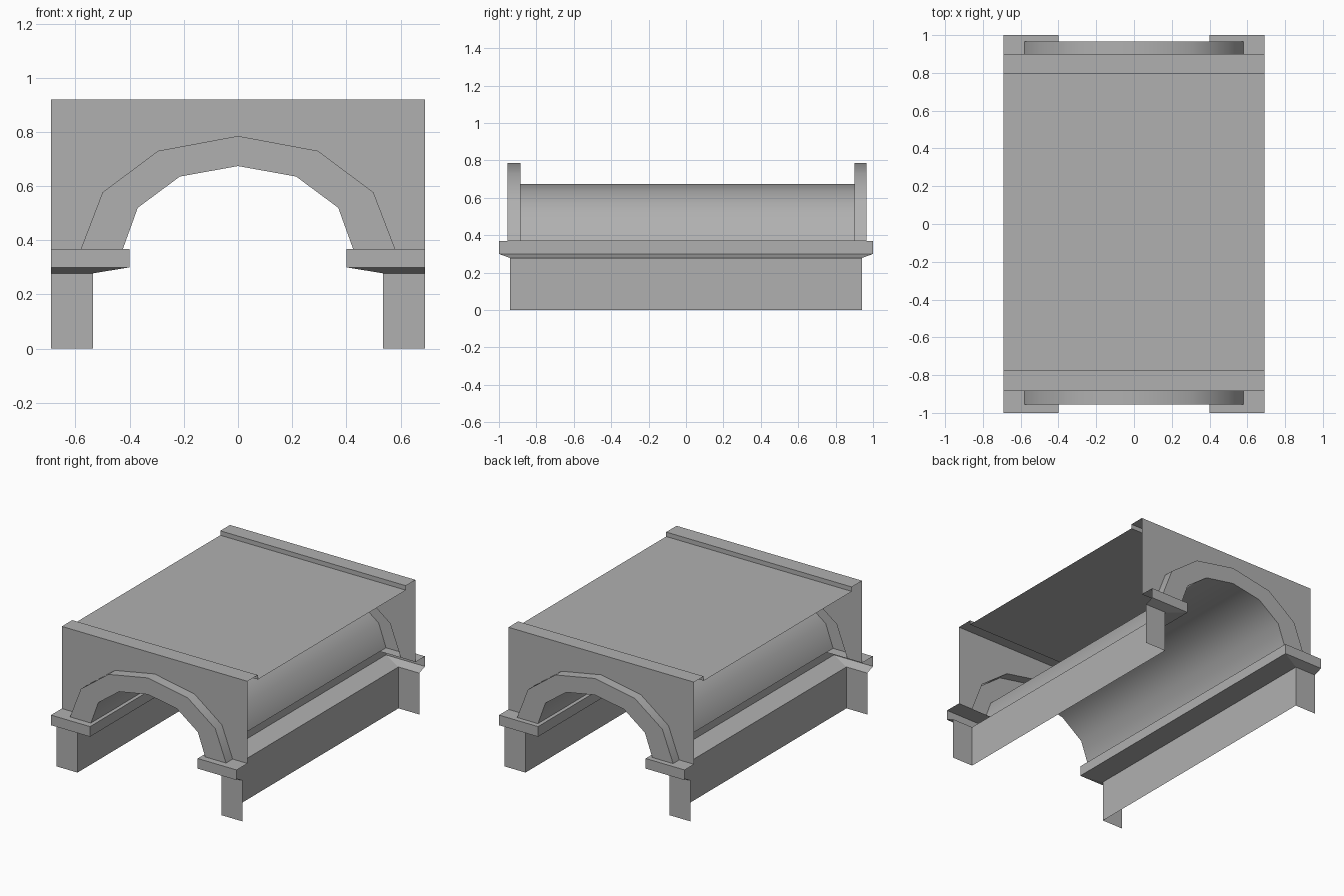
import bpy
from mathutils import Vector

if "Cube" in bpy.data.objects:
    bpy.data.objects.remove(bpy.data.objects["Cube"])

# Mid-grey stone
stone = bpy.data.materials.new("grey_stone")
stone.diffuse_color = (0.435, 0.435, 0.435, 1)
stone.use_nodes = True
stone.node_tree.nodes["Principled BSDF"].inputs["Base Color"].default_value = stone.diffuse_color


def strip(name, rows, smooth=False):
    """Skin quads between successive point rows, mirrored across x = 0."""
    n = len(rows[0])
    verts = [Vector(p) for row in rows for p in row]
    faces = [(r * n + i, r * n + i + 1, (r + 1) * n + i + 1, (r + 1) * n + i)
             for r in range(len(rows) - 1) for i in range(n - 1)]
    mesh = bpy.data.meshes.new(name)
    mesh.from_pydata(verts, [], faces)
    mesh.polygons.foreach_set("use_smooth", [smooth] * len(faces))
    mesh.materials.append(stone)
    obj = bpy.data.objects.new(name, mesh)
    bpy.context.collection.objects.link(obj)
    mirror = obj.modifiers.new("mirror", 'MIRROR')
    mirror.use_axis[0] = True
    return obj


def at_y(profile, y):
    return [(x, y, z) for x, z in profile]


def u_row(x, y0, y1, z):
    """Three-sided plan outline, open toward the outer side of the tile."""
    return [(WIDTH, y1, z), (x, y1, z), (x, y0, z), (WIDTH, y0, z)]


WIDTH, TOP, SPRING = 0.69, 0.92, 0.368
WALL_F, WALL_B = -0.885, 0.90
RING_F, RING_B = -0.955, 0.965

# Half profiles from springing to crown
inner = [(0.425, SPRING), (0.37, 0.52), (0.215, 0.635), (0, 0.674)]
outer = [(0.58, SPRING), (0.50, 0.577), (0.295, 0.73), (0, 0.785)]
border = [(WIDTH, SPRING), (WIDTH, TOP), (0.295, TOP), (0, TOP)]

# Smooth barrel vault under the deck
strip("vault", [at_y(inner, RING_F), at_y(inner, RING_B)], smooth=True)

# Projecting arch rings: flat faces with smooth upper surfaces
strip("front_ring_face", [at_y(outer, RING_F), at_y(inner, RING_F)])
strip("front_ring_top", [at_y(outer, WALL_F), at_y(outer, RING_F)], smooth=True)
strip("back_ring_face", [at_y(inner, RING_B), at_y(outer, RING_B)])
strip("back_ring_top", [at_y(outer, RING_B), at_y(outer, WALL_B)], smooth=True)

# Spandrel walls around the rings
strip("front_wall", [at_y(border, WALL_F), at_y(outer, WALL_F)])
strip("back_wall", [at_y(outer, WALL_B), at_y(border, WALL_B)])

# Deck with low kerbs at both ends
deck = [(WALL_F, TOP), (-0.775, TOP), (-0.775, 0.89), (0.797, 0.89), (0.797, TOP), (WALL_B, TOP)]
strip("deck", [[(x, y, z) for y, z in deck] for x in (WIDTH, 0)])

# Piers, and the imposts with chamfered undersides
strip("pier", [u_row(0.535, -0.94, 0.94, 0), u_row(0.535, -0.94, 0.94, 0.278)])
strip("impost", [u_row(0.535, -0.94, 0.94, 0.278), u_row(0.40, -1, 1, 0.30),
                 u_row(0.40, -1, 1, SPRING), u_row(0.425, WALL_F, WALL_B, SPRING)])
